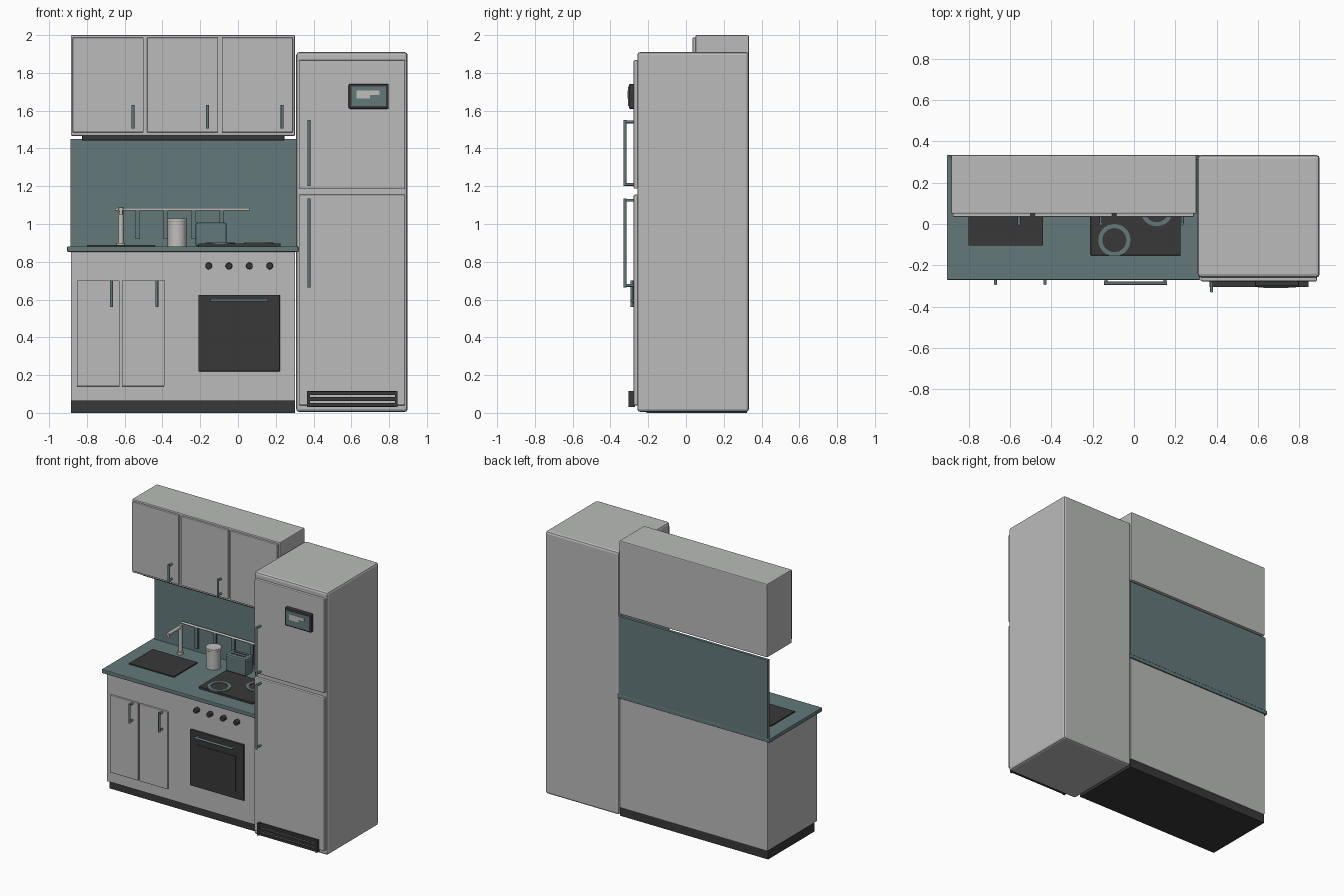
import bpy, bmesh, math
from mathutils import Vector

if "Cube" in bpy.data.objects:
    bpy.data.objects.remove(bpy.data.objects["Cube"], do_unlink=True)


def material(name, rgb):
    m = bpy.data.materials.new(name)
    m.use_nodes = True
    m.diffuse_color = (*rgb, 1)
    m.node_tree.nodes["Principled BSDF"].inputs["Base Color"].default_value = (*rgb, 1)
    return m


GREY = material("light grey", (0.49, 0.5, 0.49))
STEEL = material("pale steel", (0.52, 0.52, 0.5))
TEAL = material("dull teal", (0.125, 0.19, 0.195))
DARK = material("charcoal", (0.04, 0.04, 0.04))


def finish(bm, name, mat, bevel=0, smooth=False):
    mesh = bpy.data.meshes.new(name)
    bm.to_mesh(mesh)
    bm.free()
    mesh.materials.append(mat)
    ob = bpy.data.objects.new(name, mesh)
    bpy.context.collection.objects.link(ob)
    if bevel:
        mod = ob.modifiers.new("soft edges", "BEVEL")
        mod.width, mod.segments = bevel, 2
    if smooth:
        bpy.ops.object.select_all(action="DESELECT")
        ob.select_set(True)
        bpy.context.view_layer.objects.active = ob
        bpy.ops.object.shade_smooth_by_angle()
    return ob


def box(name, mat, x, y, z, bevel=0):
    """Box from its (low, high) range on each axis."""
    bm = bmesh.new()
    bmesh.ops.create_cube(bm, size=1)
    for v in bm.verts:
        v.co = [r[0] + (c + 0.5) * (r[1] - r[0]) for c, r in zip(v.co, (x, y, z))]
    return finish(bm, name, mat, bevel)


def rod(name, mat, a, b, r, sides=16, bevel=0):
    """Cylinder between two points."""
    a, b = Vector(a), Vector(b)
    bm = bmesh.new()
    bmesh.ops.create_cone(bm, cap_ends=True, segments=sides, radius1=r, radius2=r, depth=(b - a).length)
    turn = Vector((0, 0, 1)).rotation_difference(b - a).to_matrix().to_4x4()
    bm.transform(turn)
    bmesh.ops.translate(bm, verts=bm.verts, vec=(a + b) / 2)
    return finish(bm, name, mat, bevel, True)


def frame(name, mat, x, y, z, w):
    """Flat rectangular rim of width w around an open middle."""
    bm = bmesh.new()
    bmesh.ops.create_grid(bm, x_segments=1, y_segments=1, size=0.5)
    for v in bm.verts:
        v.co = (x[0] + (v.co.x + 0.5) * (x[1] - x[0]), y[0] + (v.co.y + 0.5) * (y[1] - y[0]), z[0])
    middle = bm.faces[:]
    bmesh.ops.inset_region(bm, faces=middle, thickness=w)
    bmesh.ops.delete(bm, geom=middle, context="FACES")
    up = bmesh.ops.extrude_face_region(bm, geom=bm.faces[:])["geom"]
    bmesh.ops.translate(bm, verts=[g for g in up if isinstance(g, bmesh.types.BMVert)], vec=(0, 0, z[1] - z[0]))
    bmesh.ops.recalc_face_normals(bm, faces=bm.faces)
    return finish(bm, name, mat)


def ring(name, mat, centre, r_in, r_out, h):
    """Flat ring made by spinning a rectangular section."""
    bm = bmesh.new()
    pts = [(r_in, 0), (r_out, 0), (r_out, h), (r_in, h)]
    vs = [bm.verts.new((r, 0, z)) for r, z in pts]
    edges = [bm.edges.new((vs[i], vs[(i + 1) % 4])) for i in range(4)]
    bmesh.ops.spin(bm, geom=vs + edges, cent=(0, 0, 0), axis=(0, 0, 1), angle=math.tau, steps=32)
    bmesh.ops.remove_doubles(bm, verts=bm.verts, dist=0.0001)
    bmesh.ops.recalc_face_normals(bm, faces=bm.faces)
    bmesh.ops.translate(bm, verts=bm.verts, vec=centre)
    return finish(bm, name, mat, 0, True)


def handle(name, a, b, face_y, reach, r=0.008):
    """Bar from a to b, each an (x, z) pair, on two posts."""
    y = face_y - reach
    a, b = Vector((a[0], y, a[1])), Vector((b[0], y, b[1]))
    rod(name + "_bar", TEAL, a, b, r)
    inset = (b - a).normalized() * r * 1.2
    for i, p in enumerate((a + inset, b - inset)):
        rod(f"{name}_post_{i + 1}", TEAL, p, (p.x, face_y + 0.005, p.z), r * 0.9)


BACK = 0.333

# Base cabinet, plinth and worktop
box("plinth", DARK, (-0.885, 0.303), (-0.21, BACK - 0.01), (0, 0.062))
box("base_cabinet", GREY, (-0.885, 0.303), (-0.24, BACK - 0.005), (0.062, 0.853), 0.005)
box("worktop", TEAL, (-0.905, 0.32), (-0.27, BACK), (0.853, 0.882), 0.005)
for i, (x0, hx) in enumerate(((-0.853, -0.67), (-0.615, -0.43))):
    box(f"base_door_{i + 1}", GREY, (x0, x0 + 0.226), (-0.253, -0.235), (0.14, 0.702), 0.004)
    handle(f"base_handle_{i + 1}", (hx, 0.56), (hx, 0.7), -0.253, 0.034)

# Oven and its controls
box("oven_door", DARK, (-0.21, 0.222), (-0.255, -0.235), (0.22, 0.625), 0.004)
box("oven_window", DARK, (-0.15, 0.162), (-0.259, -0.25), (0.27, 0.53))
handle("oven_handle", (-0.145, 0.595), (0.16, 0.595), -0.255, 0.032)
for i, x in enumerate((-0.155, -0.048, 0.06, 0.168)):
    rod(f"oven_knob_{i + 1}", DARK, (x, -0.235, 0.778), (x, -0.272, 0.778), 0.018, 20, 0.003)

# Sink and tap
frame("sink_rim", STEEL, (-0.835, -0.405), (-0.14, 0.2), (0.878, 0.895), 0.036)
box("sink_basin", DARK, (-0.8, -0.44), (-0.105, 0.165), (0.88, 0.89))
rod("tap_base", STEEL, (-0.62, 0.225, 0.88), (-0.62, 0.225, 0.9), 0.022)
rod("tap_stem", STEEL, (-0.62, 0.225, 0.88), (-0.62, 0.225, 1.09), 0.014)
rod("tap_spout", STEEL, (-0.62, 0.23, 1.077), (-0.62, 0.08, 1.077), 0.012)
rod("tap_nozzle", STEEL, (-0.62, 0.09, 1.08), (-0.62, 0.09, 1.05), 0.01)

# Hob with ring burners
box("hob", DARK, (-0.21, 0.225), (-0.152, 0.16), (0.88, 0.897), 0.003)
ring("burner_front", TEAL, (-0.095, -0.078, 0.895), 0.058, 0.078, 0.006)
ring("burner_back", TEAL, (0.11, 0.067, 0.895), 0.058, 0.078, 0.006)

# Splashback, utensil rail and worktop items
box("splashback", TEAL, (-0.888, 0.31), (0.313, BACK), (0.88, 1.45))
rod("utensil_rail", STEEL, (-0.65, 0.285, 1.077), (0.06, 0.285, 1.077), 0.008)
for i in range(2):
    x = (-0.6, 0.01)[i]
    rod(f"rail_bracket_{i + 1}", STEEL, (x, 0.285, 1.077), (x, 0.318, 1.077), 0.006)
for i in range(4):
    x = -0.53 + i * 0.148
    box(f"utensil_{i + 1}", TEAL, (x - 0.012, x + 0.012), (0.278, 0.29), (0.92, 1.075))
rod("canister", STEEL, (-0.322, 0.18, 0.88), (-0.322, 0.18, 1.015), 0.05, 32)
rod("canister_lid", STEEL, (-0.322, 0.18, 1.012), (-0.322, 0.18, 1.03), 0.053, 32, 0.003)
box("toaster", TEAL, (-0.225, -0.06), (0.175, 0.265), (0.882, 1.007), 0.01)
for i, y in enumerate((0.2, 0.23)):
    box(f"toaster_slot_{i + 1}", DARK, (-0.2, -0.085), (y, y + 0.012), (1.0, 1.009))

# Wall cabinet with three doors and a light strip beneath
box("wall_cabinet", GREY, (-0.885, 0.302), (0.05, BACK), (1.467, 2.0), 0.006)
for i in range(3):
    x = -0.876 + i * 0.395
    box(f"wall_door_{i + 1}", GREY, (x, x + 0.376), (0.035, 0.055), (1.485, 1.987), 0.004)
    handle(f"wall_handle_{i + 1}", (x + 0.32, 1.505), (x + 0.32, 1.63), 0.035, 0.034)
box("light_strip", DARK, (-0.825, 0.245), (0.09, 0.15), (1.443, 1.47), 0.003)

# Fridge body, doors and handles
box("fridge_body", GREY, (0.308, 0.898), (-0.258, BACK), (0.005, 1.91), 0.016)
for name, z, grip in (("freezer", (1.187, 1.868), (1.2, 1.55)), ("fridge", (0.04, 1.155), (0.665, 1.135))):
    box(name + "_door", GREY, (0.322, 0.885), (-0.277, -0.25), z, 0.006)
    handle(name + "_handle", (0.375, grip[0]), (0.375, grip[1]), -0.277, 0.046)

# Control display with plain screen blocks
box("display_housing", DARK, (0.585, 0.798), (-0.303, -0.27), (1.61, 1.742), 0.008)
box("display_screen", TEAL, (0.6, 0.783), (-0.307, -0.3), (1.624, 1.728))
box("screen_block_wide", STEEL, (0.627, 0.748), (-0.309, -0.305), (1.684, 1.706))
box("screen_block_short", STEEL, (0.627, 0.7), (-0.309, -0.305), (1.664, 1.684))

# Fridge vent grille
box("grille_back", DARK, (0.37, 0.84), (-0.285, -0.27), (0.03, 0.115))
for i in range(3):
    z = 0.035 + i * 0.03
    box(f"grille_slat_{i + 1}", DARK, (0.37, 0.84), (-0.304, -0.28), (z, z + 0.017))
for i in range(2):
    z = 0.053 + i * 0.03
    box(f"grille_gap_{i + 1}", STEEL, (0.38, 0.83), (-0.29, -0.28), (z, z + 0.011))
for i, x in enumerate((0.365, 0.83)):
    box(f"grille_end_{i + 1}", DARK, (x, x + 0.015), (-0.304, -0.27), (0.03, 0.117))
